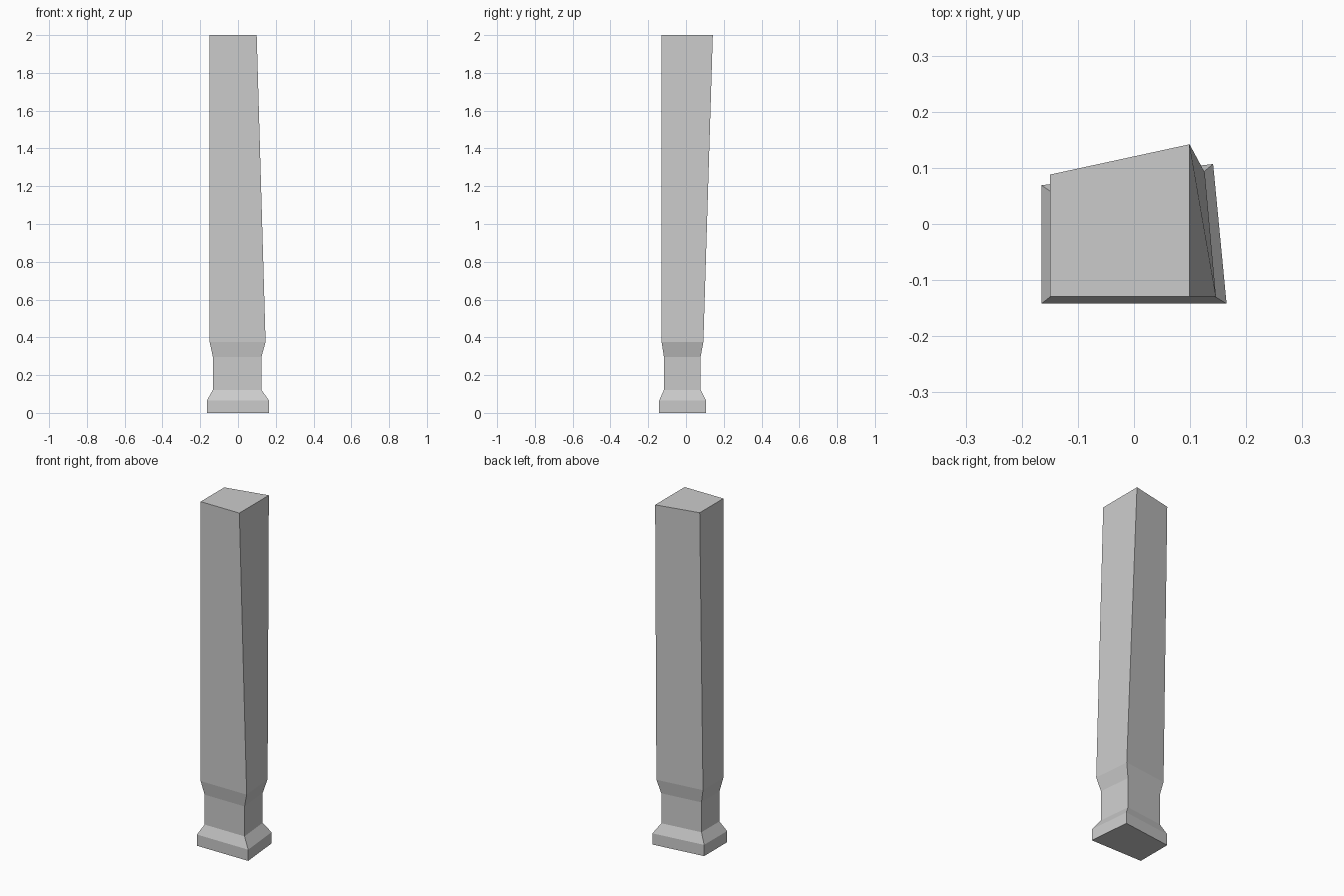
import bpy, bmesh

if "Cube" in bpy.data.objects:
    bpy.data.objects.remove(bpy.data.objects["Cube"])

# Four-sided outlines (front left, front right, back right, back left)
foot = [(-0.165, -0.142), (0.165, -0.142), (0.141, 0.107), (-0.165, 0.069)]
neck = [(-0.133, -0.117), (0.124, -0.117), (0.105, 0.077), (-0.133, 0.048)]
shaft_bottom = [(-0.15, -0.129), (0.146, -0.129), (0.126, 0.092), (-0.15, 0.058)]
shaft_top = [(-0.15, -0.129), (0.099, -0.129), (0.099, 0.142), (-0.15, 0.088)]


def loft(name, sections):
    """Skin a stack of outlines into one closed, flat-faced solid."""
    bm = bmesh.new()
    rings = [[bm.verts.new((x, y, z)) for x, y in outline] for z, outline in sections]
    for low, high in zip(rings, rings[1:]):
        n = len(low)
        for i in range(n):
            j = (i + 1) % n
            bm.faces.new((low[i], low[j], high[j], high[i]))
    bm.faces.new(rings[0][::-1])
    bm.faces.new(rings[-1])
    bmesh.ops.recalc_face_normals(bm, faces=bm.faces)
    mesh = bpy.data.meshes.new(name)
    bm.to_mesh(mesh)
    bm.free()
    obj = bpy.data.objects.new(name, mesh)
    bpy.context.collection.objects.link(obj)
    return obj


# Pillar: plinth, bevel, neck, flare, leaning shaft
loft("pillar", [
    (0.0, foot),
    (0.065, foot),
    (0.122, neck),
    (0.296, neck),
    (0.375, shaft_bottom),
    (2.0, shaft_top),
])
